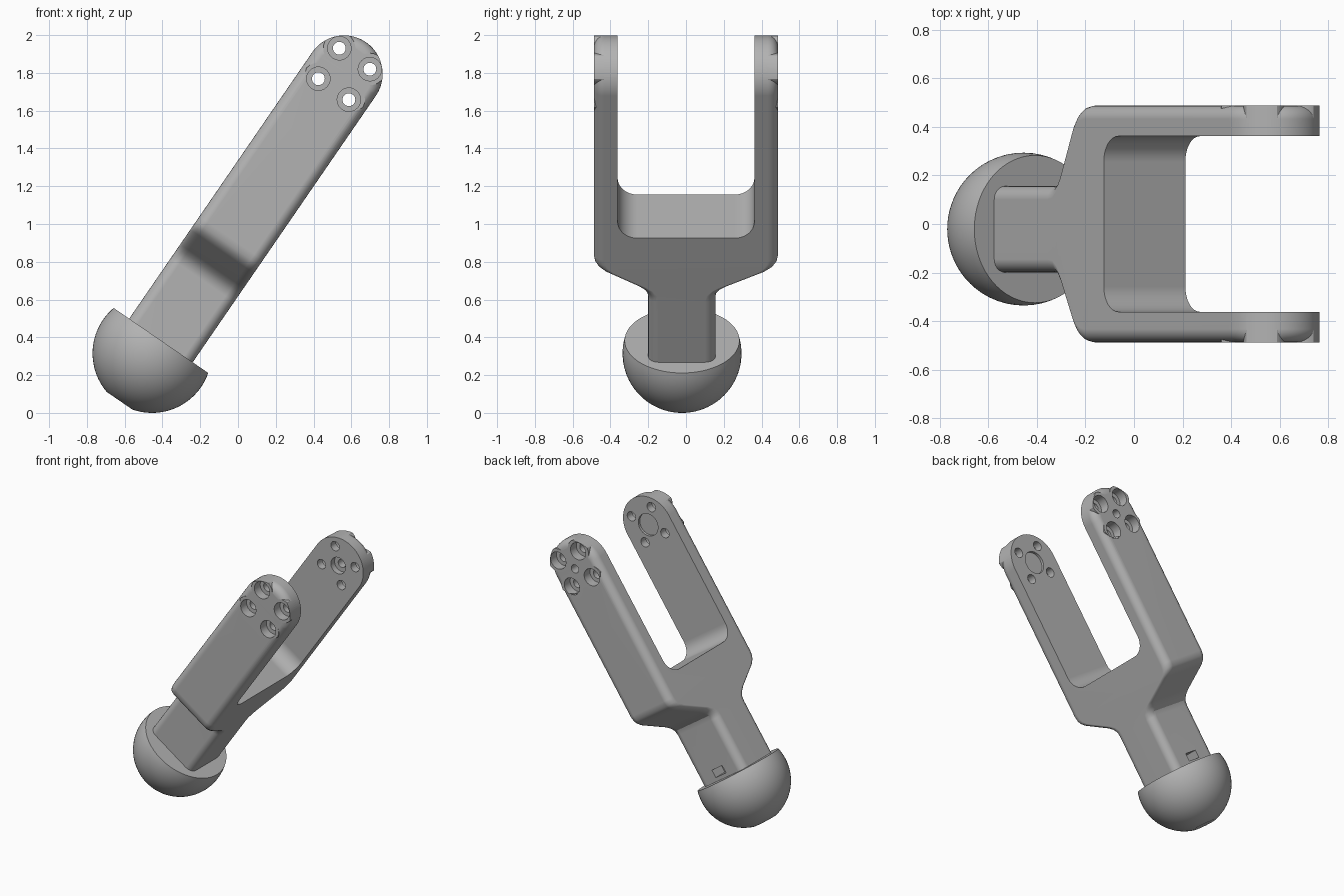
import bpy
import bmesh
from math import sin, cos, pi, radians, asin
from mathutils import Matrix

if "Cube" in bpy.data.objects:
    bpy.data.objects.remove(bpy.data.objects["Cube"])

# Main dimensions, measured along the leaning axis from the ball centre
HALF_W = 0.204      # half width of stem and arms
OUTER_Y = 0.488     # outer side of the arms
INNER_Y = 0.362     # inner side of the arms
TIP = 1.795         # centre of the rounded arm tips
FILLET = 0.055
BALL_R = 0.315
BALL_Y = -0.021
HOLE = 0.098        # screw hole offset from the tip centre
LEAN = Matrix.Translation((-0.455, 0, 0.315)) @ Matrix.Rotation(radians(34.5), 4, 'Y')

grey = bpy.data.materials.new("plain grey")
grey.use_nodes = True
grey.diffuse_color = (0.45, 0.45, 0.45, 1)
grey.node_tree.nodes["Principled BSDF"].inputs["Base Color"].default_value = (0.45, 0.45, 0.45, 1)


def loft(name, rings, end_cap=True):
    """Skin a list of equal-length point rings into a closed mesh."""
    bm = bmesh.new()
    rows = [[bm.verts.new(p) for p in ring] for ring in rings]
    n = len(rows[0])
    for a, b in zip(rows, rows[1:]):
        for i in range(n):
            j = (i + 1) % n
            bm.faces.new((a[i], a[j], b[j], b[i]))
    bm.faces.new(rows[0][::-1])
    if end_cap:
        bm.faces.new(rows[-1])
    bmesh.ops.remove_doubles(bm, verts=bm.verts, dist=1e-5)
    bmesh.ops.recalc_face_normals(bm, faces=bm.faces)
    mesh = bpy.data.meshes.new(name)
    bm.to_mesh(mesh)
    bm.free()
    mesh.materials.append(grey)
    obj = bpy.data.objects.new(name, mesh)
    bpy.context.collection.objects.link(obj)
    return obj


def combine(obj, other, operation):
    """Apply a boolean and discard the helper."""
    mod = obj.modifiers.new("combine", 'BOOLEAN')
    mod.operation, mod.solver, mod.object = operation, 'EXACT', other
    with bpy.context.temp_override(object=obj, active_object=obj):
        bpy.ops.object.modifier_apply(modifier=mod.name)
    bpy.data.objects.remove(other)


def turned(name, steps, x=0, z=TIP, segments=32):
    """Stepped cylinder along y from (y, radius) pairs."""
    angles = [2 * pi * i / segments for i in range(segments)]
    return loft(name, [[(x + r * cos(a), y, z + r * sin(a)) for a in angles] for y, r in steps])


def rounded_rect(y_low, y_high, n=6):
    """Cross-section of stem and arms as (x, y) points."""
    pts = []
    corners = ((1, y_high), (-1, y_high), (-1, y_low), (1, y_low))
    for k, (sx, y) in enumerate(corners):
        cy = y - FILLET if y == y_high else y + FILLET
        for i in range(n + 1):
            a = pi / 2 * (k + i / n)
            pts.append((sx * (HALF_W - FILLET) + FILLET * cos(a), cy + FILLET * sin(a)))
    return pts


# Fork: stem, flared shoulder and arm block, closed by a rounded tip
rings = []
for z, t in ((0, 0), (0.47, 0), (0.505, 0.02), (0.535, 0.1), (0.56, 0.22),
             (0.655, 0.83), (0.68, 0.93), (0.705, 0.98), (0.74, 1), (TIP, 1)):
    low = -0.2 + t * (0.2 - OUTER_Y)
    high = 0.156 + t * (OUTER_Y - 0.156)
    rings.append([(x, y, z) for x, y in rounded_rect(low, high)])
section = rounded_rect(-OUTER_Y, OUTER_Y)
for i in range(1, 25):
    a = pi / 2 * i / 24
    rings.append([(x * cos(a), y, TIP + abs(x) * sin(a)) for x, y in section])
fork = loft("fork_body", rings, end_cap=False)

# Screw bosses that fill the fillet around each hole
for side in (-1, 1):
    for x in (-HOLE, HOLE):
        for z in (-HOLE, HOLE):
            boss = turned("boss", ((side * 0.40, 0.085), (side * OUTER_Y, 0.085)), x, TIP + z)
            limit = turned("limit", ((side * 0.3, HALF_W), (side * 0.6, HALF_W)), segments=96)
            combine(boss, limit, 'INTERSECT')
            combine(fork, boss, 'UNION')

# Gap between the arms, with rounded inner corners
r, floor = 0.105, 0.88
arc = [pi / 2 * i / 8 for i in range(9)]
gap = [(INNER_Y - r + r * cos(a), floor + r - r * sin(a)) for a in arc]
gap += [(-y, z) for y, z in reversed(gap)]
gap += [(-INNER_Y, 2.3), (INNER_Y, 2.3)]
combine(fork, loft("gap", [[(x, y, z) for y, z in gap] for x in (-0.4, 0.4)]), 'DIFFERENCE')

# Counterbored screw holes in both arms
for side in (-1, 1):
    for x in (-HOLE, HOLE):
        for z in (-HOLE, HOLE):
            steps = [(side * y, rad) for y, rad in
                     ((0.6, 0.062), (0.42, 0.062), (0.42, 0.034), (0.3, 0.034))]
            combine(fork, turned("screw", steps, x, TIP + z), 'DIFFERENCE')

# Pivot hole in the back arm and shallow seat in the front arm
pivot = turned("pivot", ((0.3, 0.06), (0.405, 0.06), (0.405, 0.03), (0.6, 0.03)))
combine(fork, pivot, 'DIFFERENCE')
combine(fork, turned("seat", ((-0.3, 0.08), (-0.38, 0.08))), 'DIFFERENCE')

# Small nut pocket on the back of the stem
pocket = [[(x, y, z) for x, z in ((-0.05, 0.11), (0.05, 0.11), (0.05, 0.165), (-0.05, 0.165))]
          for y in (0.05, 0.3)]
combine(fork, loft("pocket", pocket), 'DIFFERENCE')

# Ball base: sphere with a flat top and a small flat underneath
top, bottom = asin(0.083 / BALL_R), -asin(0.304 / BALL_R)
rings = []
for i in range(25):
    lat = bottom + (top - bottom) * i / 24
    rings.append([(BALL_R * cos(lat) * cos(2 * pi * k / 64),
                   BALL_Y + BALL_R * cos(lat) * sin(2 * pi * k / 64),
                   BALL_R * sin(lat)) for k in range(64)])
ball = loft("ball_base", rings)

# Lean the parts and shade them
bpy.ops.object.select_all(action='DESELECT')
for obj in (fork, ball):
    obj.data.transform(LEAN)
    obj.select_set(True)
bpy.context.view_layer.objects.active = fork
bpy.ops.object.shade_smooth_by_angle(angle=radians(30))
for obj in (fork, ball):
    obj.modifiers.new("even shading", 'WEIGHTED_NORMAL').keep_sharp = True
